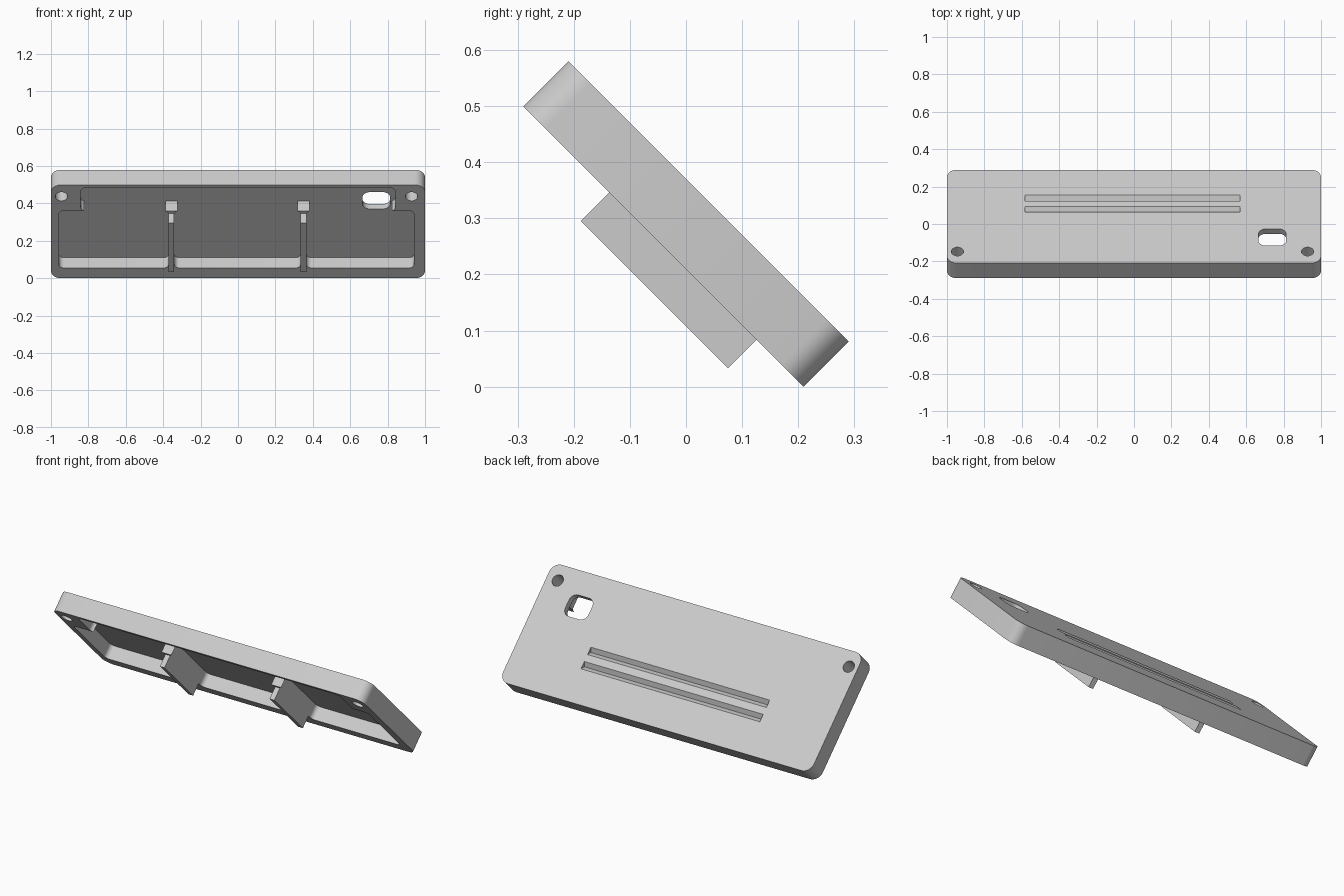
import bpy, bmesh, math
from mathutils import Matrix

if "Cube" in bpy.data.objects:
    bpy.data.objects.remove(bpy.data.objects["Cube"])

# Everything is laid out flat (x = width, y = down the slope, z = outward),
# then tilted 45 degrees as a whole.
LENGTH, THICK = 0.706, 0.114
TOP, BOTTOM, FLOOR = THICK / 2, -THICK / 2, 0.02
TILT = Matrix.Translation((0, 0, 0.29)) @ Matrix.Rotation(math.radians(-45), 4, 'X')

grey = bpy.data.materials.new("light_grey")
grey.diffuse_color = (0.6, 0.6, 0.6, 1)
grey.use_nodes = True
grey.node_tree.nodes["Principled BSDF"].inputs["Base Color"].default_value = grey.diffuse_color


def prism(name, points, offset):
    """Extrude a closed outline of 3D points by an offset vector."""
    bm = bmesh.new()
    face = bm.faces.new([bm.verts.new(p) for p in points])
    ext = bmesh.ops.extrude_face_region(bm, geom=[face])
    verts = [g for g in ext["geom"] if isinstance(g, bmesh.types.BMVert)]
    bmesh.ops.translate(bm, verts=verts, vec=offset)
    bmesh.ops.recalc_face_normals(bm, faces=bm.faces)
    mesh = bpy.data.meshes.new(name)
    bm.to_mesh(mesh)
    bm.free()
    mesh.materials.append(grey)
    obj = bpy.data.objects.new(name, mesh)
    bpy.context.collection.objects.link(obj)
    return obj


def rounded_block(name, x0, x1, y0, y1, z0, z1, r, seg=8):
    pts = []
    corners = ((x1 - r, y1 - r), (x0 + r, y1 - r), (x0 + r, y0 + r), (x1 - r, y0 + r))
    for q, (cx, cy) in enumerate(corners):
        for i in range(seg + 1):
            t = math.pi / 2 * (q + i / seg)
            pts.append((cx + r * math.cos(t), cy + r * math.sin(t), z0))
    return prism(name, pts, (0, 0, z1 - z0))


def cut(target, cutter):
    mod = target.modifiers.new("cut", 'BOOLEAN')
    mod.operation, mod.solver, mod.object = 'DIFFERENCE', 'EXACT', cutter
    bpy.context.view_layer.objects.active = target
    bpy.ops.object.modifier_apply(modifier=mod.name)
    bpy.data.objects.remove(cutter)


# Main plate
plate = rounded_block("cover_plate", -1, 1, -LENGTH / 2, LENGTH / 2, BOTTOM, TOP, 0.055)

# Upper pocket, then three lower pockets separated by webs
cut(plate, rounded_block("pocket", -0.841, 0.841, -0.33, -0.154, -0.2, FLOOR, 0.027))
for x0, x1 in ((-0.958, -0.371), (-0.341, 0.335), (0.365, 0.941)):
    cut(plate, rounded_block("pocket", x0, x1, -0.156, 0.275, -0.2, FLOOR, 0.027))

# Rounded window through the floor
cut(plate, rounded_block("window", 0.665, 0.814, -0.221, -0.094, -0.2, 0.2, 0.04))

# Screw holes
for x in (-0.944, 0.928):
    pts = [(x + 0.033 * math.cos(i * math.tau / 32),
            -0.265 + 0.033 * math.sin(i * math.tau / 32), -0.2) for i in range(32)]
    cut(plate, prism("screw_hole", pts, (0, 0, 0.4)))

# Two V grooves on the outer face (cutter continues the V above the face)
for y in (0.055, 0.140):
    w, h = 0.022, 0.01
    pts = [(-0.583, y, TOP - w), (-0.583, y + w + h, TOP + h), (-0.583, y - w - h, TOP + h)]
    cut(plate, prism("groove", pts, (1.15, 0, 0)))

# Fins standing out below the webs
parts = [plate]
for side, x in (("left", -0.356), ("right", 0.35)):
    pts = [(x - 0.015, -0.1365, BOTTOM), (x - 0.015, 0.235, BOTTOM),
           (x - 0.015, 0.235, -0.129), (x - 0.015, -0.1365, -0.129)]
    parts.append(prism(side + "_fin", pts, (0.03, 0, 0)))

# Tilt and shade
for obj in parts:
    obj.data.transform(TILT)
    bpy.ops.object.select_all(action='DESELECT')
    obj.select_set(True)
    bpy.context.view_layer.objects.active = obj
    bpy.ops.object.shade_smooth_by_angle(angle=math.radians(30))
